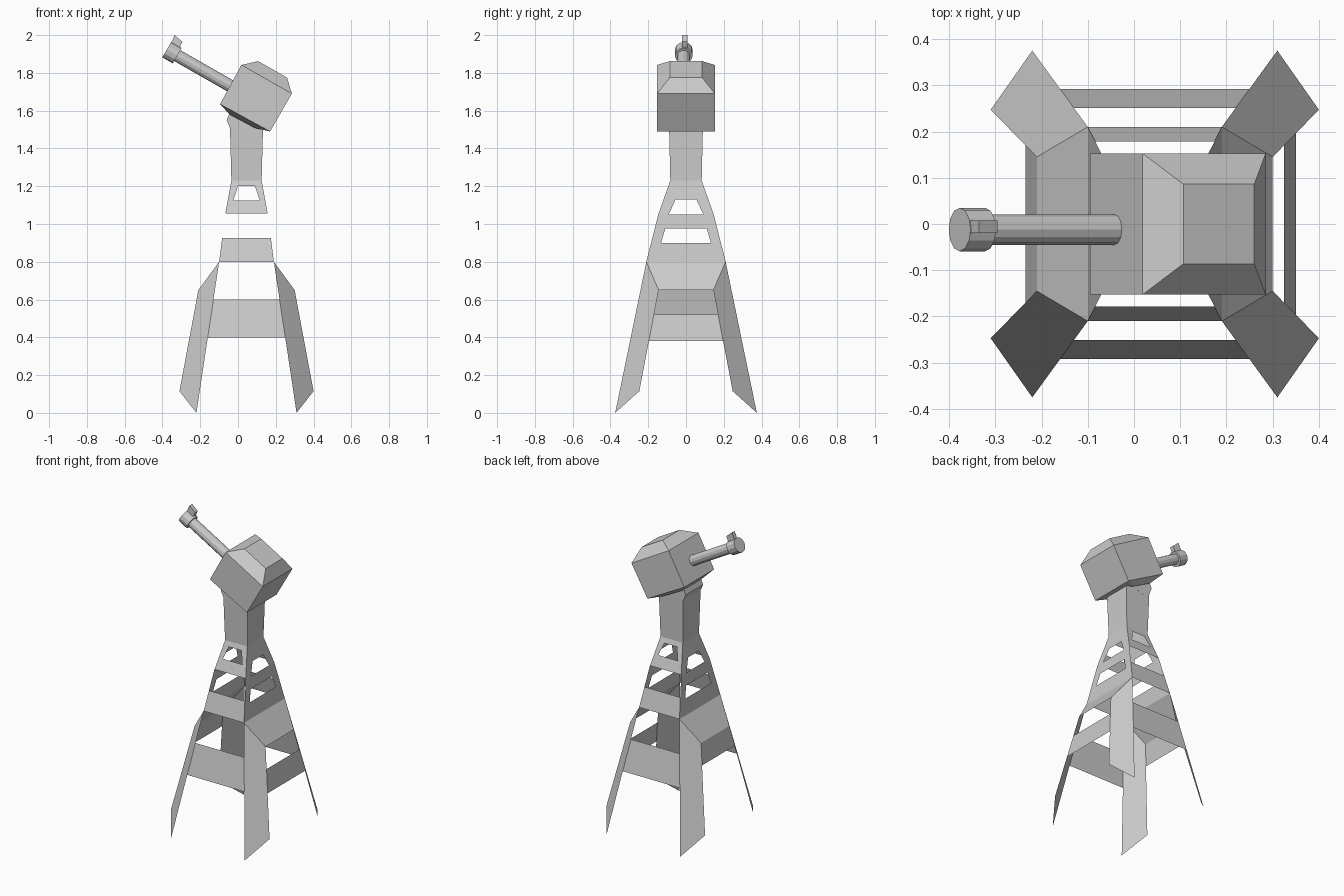
import bpy
from mathutils import Vector

if "Cube" in bpy.data.objects:
    bpy.data.objects.remove(bpy.data.objects["Cube"])

CX = 0.045  # tower axis in x


def make(name, verts, faces):
    me = bpy.data.meshes.new(name)
    me.from_pydata([tuple(v) for v in verts], [], faces)
    me.update()
    ob = bpy.data.objects.new(name, me)
    bpy.context.collection.objects.link(ob)
    return ob


def sheets(name, quads):
    verts = [v for q in quads for v in q]
    return make(name, verts, [tuple(range(4 * i, 4 * i + 4)) for i in range(len(quads))])


def loft(name, rings):
    n = len(rings[0])
    faces = [(k * n + i, k * n + (i + 1) % n, (k + 1) * n + (i + 1) % n, (k + 1) * n + i)
             for k in range(len(rings) - 1) for i in range(n)]
    last = (len(rings) - 1) * n
    faces += [tuple(range(n))[::-1], tuple(range(last, last + n))]
    return make(name, [v for r in rings for v in r], faces)


def rod(name, a, b, r, sides):
    a, b = Vector(a), Vector(b)
    bpy.ops.mesh.primitive_cylinder_add(vertices=sides, radius=r, depth=(b - a).length,
                                        location=(a + b) / 2,
                                        rotation=(b - a).to_track_quat('Z', 'Y').to_euler())
    bpy.context.object.name = name
    return bpy.context.object


# Leg corners as half widths from the tower axis, plus height
A, B, C, D = (.145, .21, .80), (.255, .145, .65), (.355, .247, .115), (.265, .375, 0)


def at(p, sx, sy):
    return (CX + sx * p[0], sy * p[1], p[2])


def on_edge(p, q, z):
    return tuple(Vector(p).lerp(Vector(q), (p[2] - z) / (p[2] - q[2])))


# Four sheet legs
for sx, a in ((-1, 'left'), (1, 'right')):
    for sy, b in ((-1, 'front'), (1, 'back')):
        sheets(f'{b}_{a}_leg', [[at(p, sx, sy) for p in (A, B, C, D)]])

# Lower braces and side shoulder panels
for sy, b in ((-1, 'front'), (1, 'back')):
    hi, lo = on_edge(A, D, .6), on_edge(A, D, .4)
    sheets(f'{b}_lower_brace', [[at(hi, -1, sy), at(hi, 1, sy), at(lo, 1, sy), at(lo, -1, sy)]])
for sx, a, z1, z0 in ((-1, 'left', .65, .52), (1, 'right', .52, .38)):
    sheets(f'{a}_shoulder', [[at(A, sx, -1), at(A, sx, 1), at(B, sx, 1), at(B, sx, -1)]])
    hi, lo = on_edge(B, C, z1), on_edge(B, C, z0)
    sheets(f'{a}_lower_brace', [[at(hi, sx, -1), at(hi, sx, 1), at(lo, sx, 1), at(lo, sx, -1)]])

# Tapered upper frame: half widths by height
RINGS = [(.145, .21, .80), (.113, .147, 1.05), (.08, .083, 1.23)]


def half(z):
    lo, hi = (RINGS[0], RINGS[1]) if z < RINGS[1][2] else (RINGS[1], RINGS[2])
    t = (z - lo[2]) / (hi[2] - lo[2])
    return [lo[i] + t * (hi[i] - lo[i]) for i in (0, 1)]


def point(face, s, u, z):
    h = half(z)
    return (CX + s * h[0], u, z) if face == 'x' else (CX + u, s * h[1], z)


def panel(face, s, bands, windows):
    width = 1 if face == 'x' else 0
    quads = []
    for z0, z1 in bands:
        w0, w1 = half(z0)[width], half(z1)[width]
        quads.append([point(face, s, u, z) for u, z in ((-w0, z0), (w0, z0), (w1, z1), (-w1, z1))])
    for z0, u0, z1, u1 in windows:  # posts on both sides of each window
        w0, w1 = half(z0)[width], half(z1)[width]
        for m in (-1, 1):
            quads.append([point(face, s, m * u, z) for u, z in ((u0, z0), (w0, z0), (w1, z1), (u1, z1))])
    return quads


for s, a, b in ((-1, 'left', 'front'), (1, 'right', 'back')):
    sheets(f'{a}_frame', panel('x', s, [(.8, .9), (.975, 1.05), (1.13, 1.23)],
                               [(.9, .132, .975, .11), (1.05, .092, 1.13, .055)]))
    sheets(f'{b}_frame', panel('y', s, [(.8, .925), (1.055, 1.125), (1.2, 1.23)],
                               [(1.125, .07, 1.2, .045)]))

# Hollow neck, flaring slightly upward
ring = [(-1, -1), (1, -1), (1, 1), (-1, 1)]
neck = [(CX + .08 * x, .083 * y, 1.23) for x, y in ring]
neck += [(CX + .088 * x, .09 * y, 1.53) for x, y in ring]
make('neck', neck, [(i, (i + 1) % 4, 4 + (i + 1) % 4, 4 + i) for i in range(4)])

# Pivot under the head
rod('pivot', (.005, -.09, 1.55), (.005, .09, 1.55), .065, 8)


# Tilted head: bottom plate, box, tapered top plate
def plank(p, q, w):
    return [(p[0], -w, p[1]), (q[0], -w, q[1]), (q[0], w, q[1]), (p[0], w, p[1])]


loft('head', [plank((-.045, 1.58), (.09, 1.508), .1),
              plank((-.095, 1.635), (.17, 1.49), .153),
              plank((.018, 1.842), (.285, 1.69), .153),
              plank((.107, 1.862), (.26, 1.775), .086)])

# Barrel and muzzle
rod('barrel', (-.02, -.012, 1.719), (-.335, -.012, 1.899), .033, 12)
rod('muzzle', (-.322, -.012, 1.891), (-.377, -.012, 1.923), .047, 12)

# Sight fin on the muzzle
fin = [(-.36, 1.945), (-.315, 1.92), (-.295, 1.965), (-.335, 2.0)]
loft('sight', [[(x, y, z) for x, z in fin] for y in (-.02, .008)])
